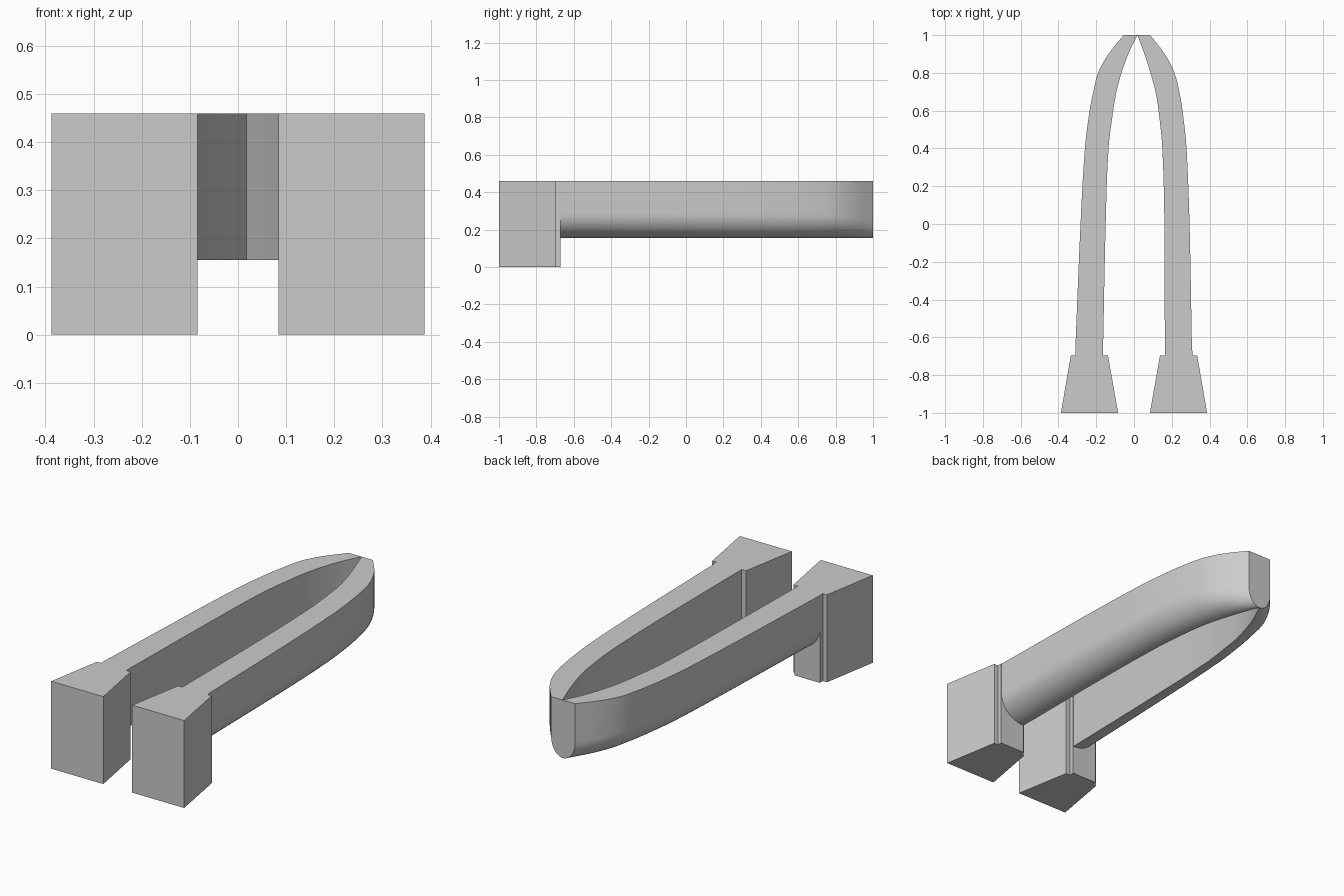
import bpy, bmesh, math

cube = bpy.data.objects.get("Cube")
if cube:
    bpy.data.objects.remove(cube, do_unlink=True)

TOP, UNDERSIDE = 0.46, 0.155
NECK_END = -0.67

grey = bpy.data.materials.new("plain_grey")
grey.use_nodes = True
colour = (0.6, 0.6, 0.6, 1)
grey.diffuse_color = colour
grey.node_tree.nodes["Principled BSDF"].inputs["Base Color"].default_value = colour


def finish(name, bm, smooth=False):
    bmesh.ops.recalc_face_normals(bm, faces=bm.faces[:])
    mesh = bpy.data.meshes.new(name)
    bm.to_mesh(mesh)
    bm.free()
    mesh.materials.append(grey)
    obj = bpy.data.objects.new(name, mesh)
    bpy.context.collection.objects.link(obj)
    if smooth:
        bpy.ops.object.select_all(action="DESELECT")
        obj.select_set(True)
        bpy.context.view_layer.objects.active = obj
        bpy.ops.object.shade_smooth_by_angle(angle=math.radians(30))


def curve_value(ys, xs, y):
    """Smooth cubic through unevenly spaced stations."""
    last = len(ys) - 1
    i = max(k for k in range(last) if ys[k] <= y + 1e-6)

    def slope(k):
        a, b = max(k - 1, 0), min(k + 1, last)
        return (xs[b] - xs[a]) / (ys[b] - ys[a])

    h = ys[i + 1] - ys[i]
    t = (y - ys[i]) / h
    return ((2*t**3 - 3*t**2 + 1) * xs[i] + (t**3 - 2*t**2 + t) * h * slope(i)
            + (3*t**2 - 2*t**3) * xs[i + 1] + (t**3 - t**2) * h * slope(i + 1))


def foot_block(name, side):
    # Tapered block with a narrower neck, extruded from its plan
    plan = [(0.387, -1), (0.334, -0.695), (0.31, -0.695), (0.31, NECK_END),
            (0.163, NECK_END), (0.163, -0.695), (0.138, -0.695), (0.084, -1)]
    bm = bmesh.new()
    base = bm.faces.new([bm.verts.new((side * x, y, 0)) for x, y in plan])
    new = bmesh.ops.extrude_face_region(bm, geom=[base])["geom"]
    bmesh.ops.translate(bm, vec=(0, 0, TOP),
                        verts=[v for v in new if isinstance(v, bmesh.types.BMVert)])
    finish(name, bm)


def curved_arm(name, outer, inner):
    # Loft of a section whose outer lower edge is rounded
    ys = [NECK_END, 0, 0.4, 0.6, 0.7, 0.8, 0.9, 1]
    stations = []
    for a, b in zip(ys, ys[1:]):
        stations += [a + (b - a) * k / 4 for k in range(4)]
    stations.append(1)
    bm = bmesh.new()
    rings = []
    for y in stations:
        xo, xi = curve_value(ys, outer, y), curve_value(ys, inner, y)
        radius = 0.13 - 0.03 * max(0, (y - 0.7) / 0.3)
        section = [(xi, TOP), (xo, TOP)]
        for k in range(13):
            a = math.pi / 2 * k / 12
            section.append((xi + (xo - xi) * math.cos(a),
                            UNDERSIDE + radius * (1 - math.sin(a))))
        rings.append([bm.verts.new((x, y, z)) for x, z in section])
    for r, s in zip(rings, rings[1:]):
        for k in range(len(r)):
            j = (k + 1) % len(r)
            bm.faces.new((r[k], r[j], s[j], s[k]))
    bm.faces.new(rings[0])
    bm.faces.new(rings[-1])
    finish(name, bm, smooth=True)


foot_block("left_foot_block", 1)
foot_block("right_foot_block", -1)

# The arms lean slightly and meet just off centre
curved_arm("left_arm", [0.307, 0.294, 0.278, 0.257, 0.24, 0.214, 0.163, 0.085],
           [0.163, 0.161, 0.15, 0.13, 0.114, 0.087, 0.055, 0.018])
curved_arm("right_arm", [-0.311, -0.283, -0.26, -0.235, -0.215, -0.19, -0.135, -0.055],
           [-0.164, -0.15, -0.135, -0.11, -0.093, -0.066, -0.03, 0.018])
